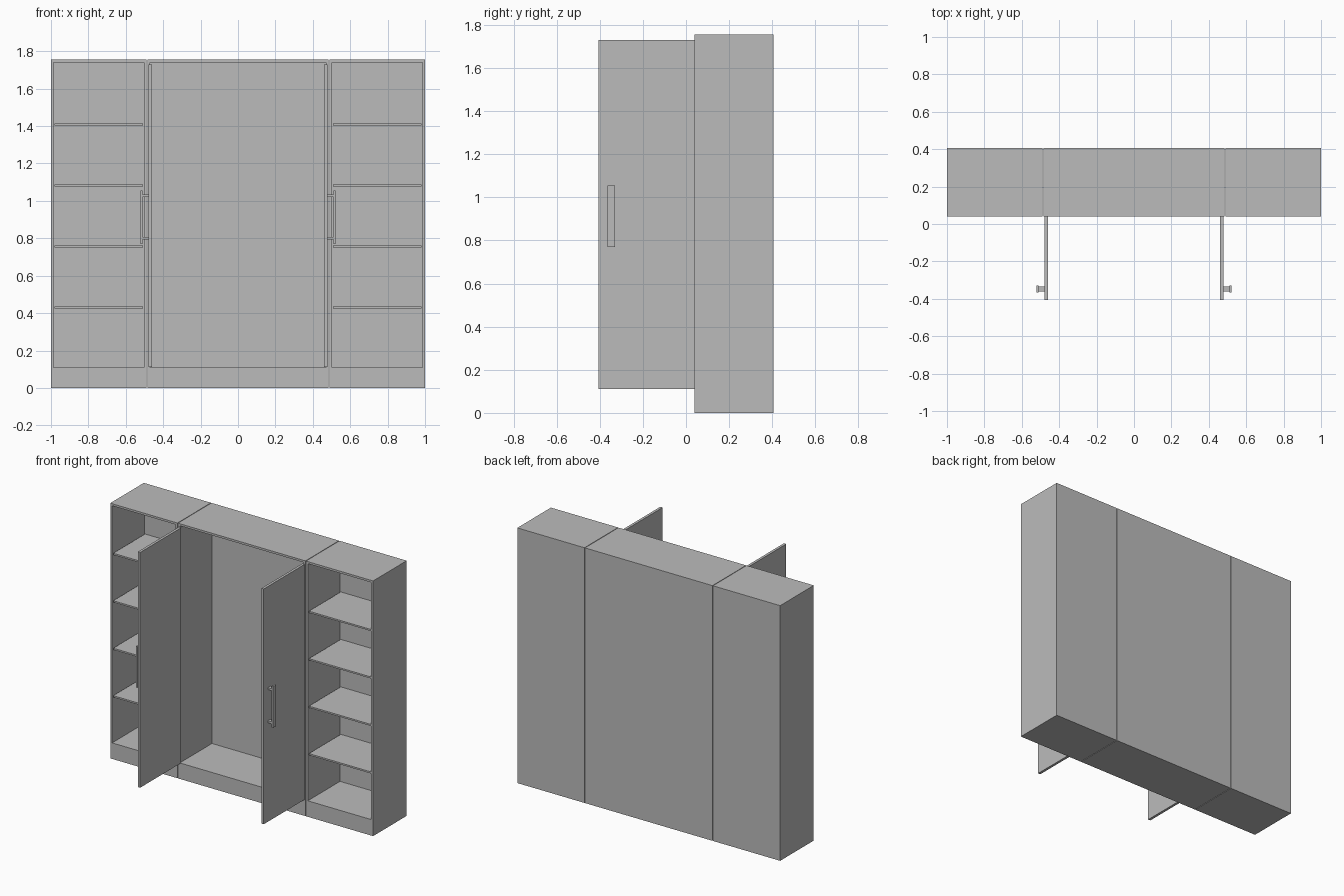
import bpy, bmesh
from mathutils import Matrix, Vector

if "Cube" in bpy.data.objects:
    bpy.data.objects.remove(bpy.data.objects["Cube"])

grey = bpy.data.materials.new("plain_grey")
grey.diffuse_color = (0.5, 0.5, 0.5, 1)
grey.use_nodes = True
grey.node_tree.nodes["Principled BSDF"].inputs["Base Color"].default_value = grey.diffuse_color

FRONT, BACK, TOP = 0.04, 0.405, 1.755
WALL, FLOOR = 0.02, 0.11


def add_box(bm, lo, hi):
    lo, hi = Vector(lo), Vector(hi)
    m = Matrix.Translation((lo + hi) / 2) @ Matrix.Diagonal((*(hi - lo), 1))
    return bmesh.ops.create_cube(bm, size=1, matrix=m)["verts"]


def finish(bm, name):
    mesh = bpy.data.meshes.new(name)
    bmesh.ops.recalc_face_normals(bm, faces=bm.faces)
    bm.to_mesh(mesh)
    bm.free()
    mesh.materials.append(grey)
    obj = bpy.data.objects.new(name, mesh)
    bpy.context.collection.objects.link(obj)
    return obj


def box(name, lo, hi):
    bm = bmesh.new()
    add_box(bm, lo, hi)
    return finish(bm, name)


def carcass(name, x0, x1):
    """Closed cabinet body with a hollow front and a solid plinth."""
    bm = bmesh.new()
    add_box(bm, (x0, FRONT, 0), (x1, BACK, TOP))
    bm.normal_update()
    face = min(bm.faces, key=lambda f: f.calc_center_median().y)
    bmesh.ops.inset_individual(bm, faces=[face], thickness=WALL)
    for v in face.verts:
        if v.co.z < 1:
            v.co.z = FLOOR
    inner = bmesh.ops.extrude_discrete_faces(bm, faces=[face])["faces"][0]
    for v in inner.verts:
        v.co.y = BACK - 0.015
    return finish(bm, name)


# Wide middle wardrobe
carcass("middle_cabinet", -0.485, 0.485)

for side, s in (("left", -1), ("right", 1)):
    def span(a, b):
        return sorted((s * a, s * b))

    # Side bookcase with four shelves
    x0, x1 = span(0.489, 1.0)
    carcass(side + "_cabinet", x0, x1)
    x0, x1 = span(0.489 + WALL, 1.0 - WALL)
    for i in range(4):
        z = 0.424 + i * 0.3265
        box(f"{side}_shelf_{i + 1}", (x0, FRONT + 0.004, z),
            (x1, BACK - 0.015, z + 0.011))

    # Door swung fully open
    x0, x1 = span(0.461, 0.479)
    box(side + "_door", (x0, -0.405, 0.112), (x1, FRONT, 1.73))

    # Pull handle: upright bar on two posts
    bm = bmesh.new()
    x0, x1 = span(0.510, 0.521)
    add_box(bm, (x0, -0.365, 0.77), (x1, -0.33, 1.055))
    x0, x1 = span(0.479, 0.510)
    for z in (0.80, 1.028):
        add_box(bm, (x0, -0.36, z - 0.007), (x1, -0.335, z + 0.007))
    finish(bm, side + "_handle")
